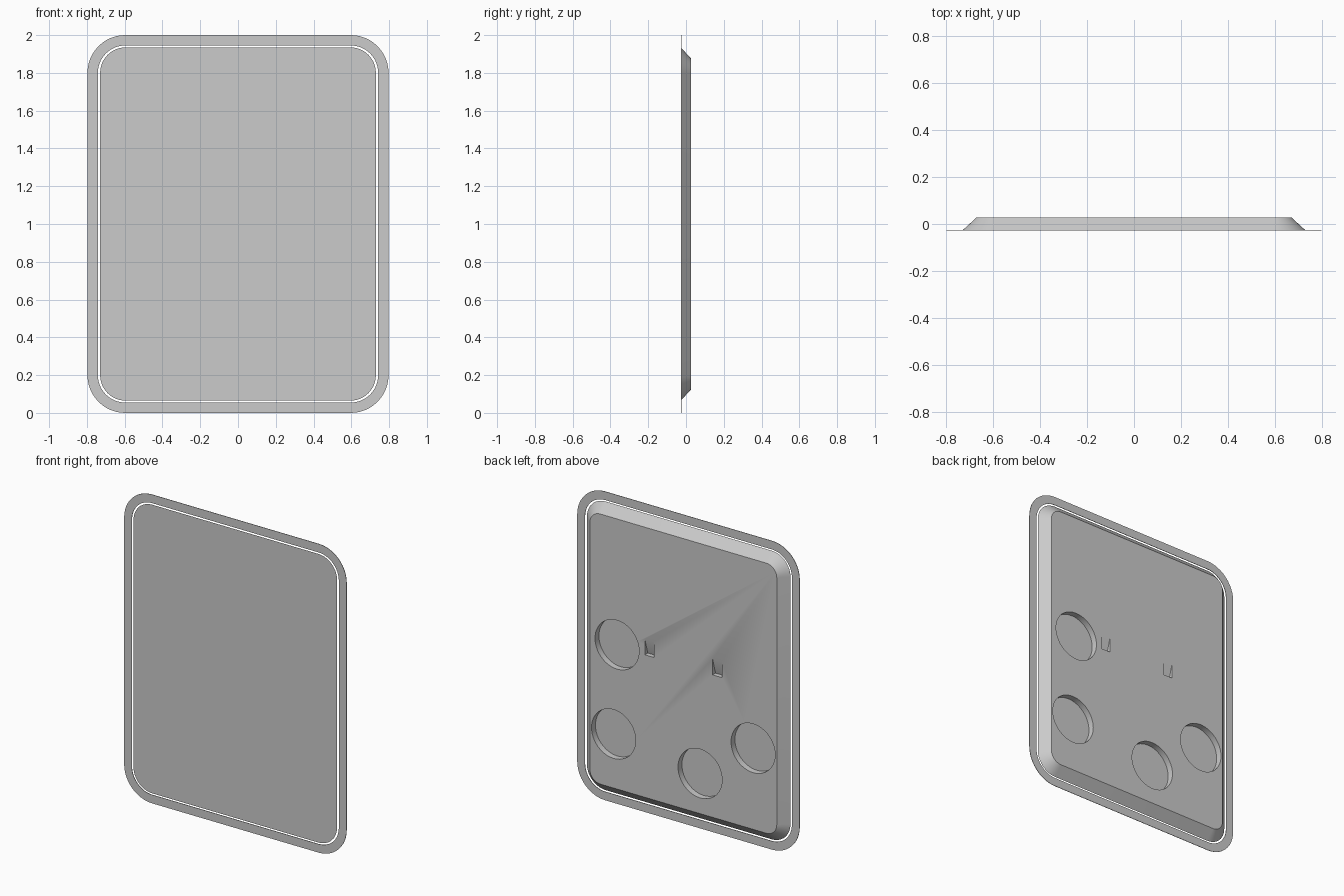
import bpy, bmesh, math
from mathutils import Matrix, Vector

default = bpy.data.objects.get("Cube")
if default:
    bpy.data.objects.remove(default, do_unlink=True)

FRONT, BACK, MID_Z = -0.0275, 0.0275, 1.0

# Single grey finish
grey = bpy.data.materials.new("plain grey")
grey.use_nodes = True
colour = (0.6, 0.6, 0.6, 1)
grey.diffuse_color = colour
grey.node_tree.nodes["Principled BSDF"].inputs["Base Color"].default_value = colour


def rounded_ring(bm, half_w, half_h, radius, y, steps=12):
    """Vertices of an upright rounded rectangle at depth y."""
    verts = []
    for quarter, (sx, sz) in enumerate([(1, 1), (-1, 1), (-1, -1), (1, -1)]):
        for i in range(steps + 1):
            a = (quarter + i / steps) * math.pi / 2
            x = sx * (half_w - radius) + radius * math.cos(a)
            z = sz * (half_h - radius) + radius * math.sin(a)
            verts.append(bm.verts.new((x, y, MID_Z + z)))
    return verts


def bridge(bm, a, b):
    n = len(a)
    for i in range(n):
        j = (i + 1) % n
        bm.faces.new((a[i], a[j], b[j], b[i]))


def make_object(name, bm):
    bmesh.ops.recalc_face_normals(bm, faces=bm.faces)
    mesh = bpy.data.meshes.new(name)
    bm.to_mesh(mesh)
    bm.free()
    mesh.materials.append(grey)
    obj = bpy.data.objects.new(name, mesh)
    bpy.context.collection.objects.link(obj)
    return obj


def select_only(obj):
    bpy.ops.object.select_all(action='DESELECT')
    obj.select_set(True)
    bpy.context.view_layer.objects.active = obj


# Thin flat border, separated from the body by a narrow gap
bm = bmesh.new()
thin = 0.003
loops = [rounded_ring(bm, w, h, r, y) for w, h, r, y in (
    (0.797, 1.0, 0.2, FRONT), (0.797, 1.0, 0.2, FRONT + thin),
    (0.742, 0.945, 0.145, FRONT + thin), (0.742, 0.945, 0.145, FRONT))]
for i in range(4):
    bridge(bm, loops[i], loops[(i + 1) % 4])
border = make_object("border_frame", bm)

# Body slab with sloping sides, narrower at the back
bm = bmesh.new()
wide = rounded_ring(bm, 0.73, 0.935, 0.135, FRONT)
narrow = rounded_ring(bm, 0.67, 0.875, 0.075, BACK)
bridge(bm, wide, narrow)
bm.faces.new(wide)
bm.faces.new(narrow)
body = make_object("body_panel", bm)

# Cutters: round magnet pockets and two small scooped finger slots
bm = bmesh.new()
DEPTH = 0.04
for x, z in [(0.475, 1.06), (0.50, 0.475), (-0.12, 0.385), (-0.50, 0.65)]:
    place = Matrix.Translation((x, BACK, z)) @ Matrix.Rotation(math.pi / 2, 4, 'X')
    bmesh.ops.create_cone(bm, cap_ends=True, segments=48, radius1=0.158,
                          radius2=0.158, depth=2 * DEPTH, matrix=place)
for x in (-0.243, 0.243):
    # wedge that deepens towards its lower end
    profile = [(0.02, 0.052), (0.0, 0.052), (-0.03, -0.052), (0.02, -0.052)]
    sides = [[bm.verts.new((x + s * 0.033, BACK + y, 1.1 + z)) for y, z in profile]
             for s in (-1, 1)]
    bridge(bm, *sides)
    for side in sides:
        bm.faces.new(side)
cutter = make_object("pocket_cutter", bm)
cutter.hide_render = True

select_only(body)
cut = body.modifiers.new("pockets", 'BOOLEAN')
cut.operation = 'DIFFERENCE'
cut.solver = 'EXACT'
cut.object = cutter
bpy.ops.object.modifier_apply(modifier=cut.name)
bpy.data.objects.remove(cutter, do_unlink=True)

for obj in (border, body):
    select_only(obj)
    bpy.ops.object.shade_smooth_by_angle(angle=math.radians(30))
